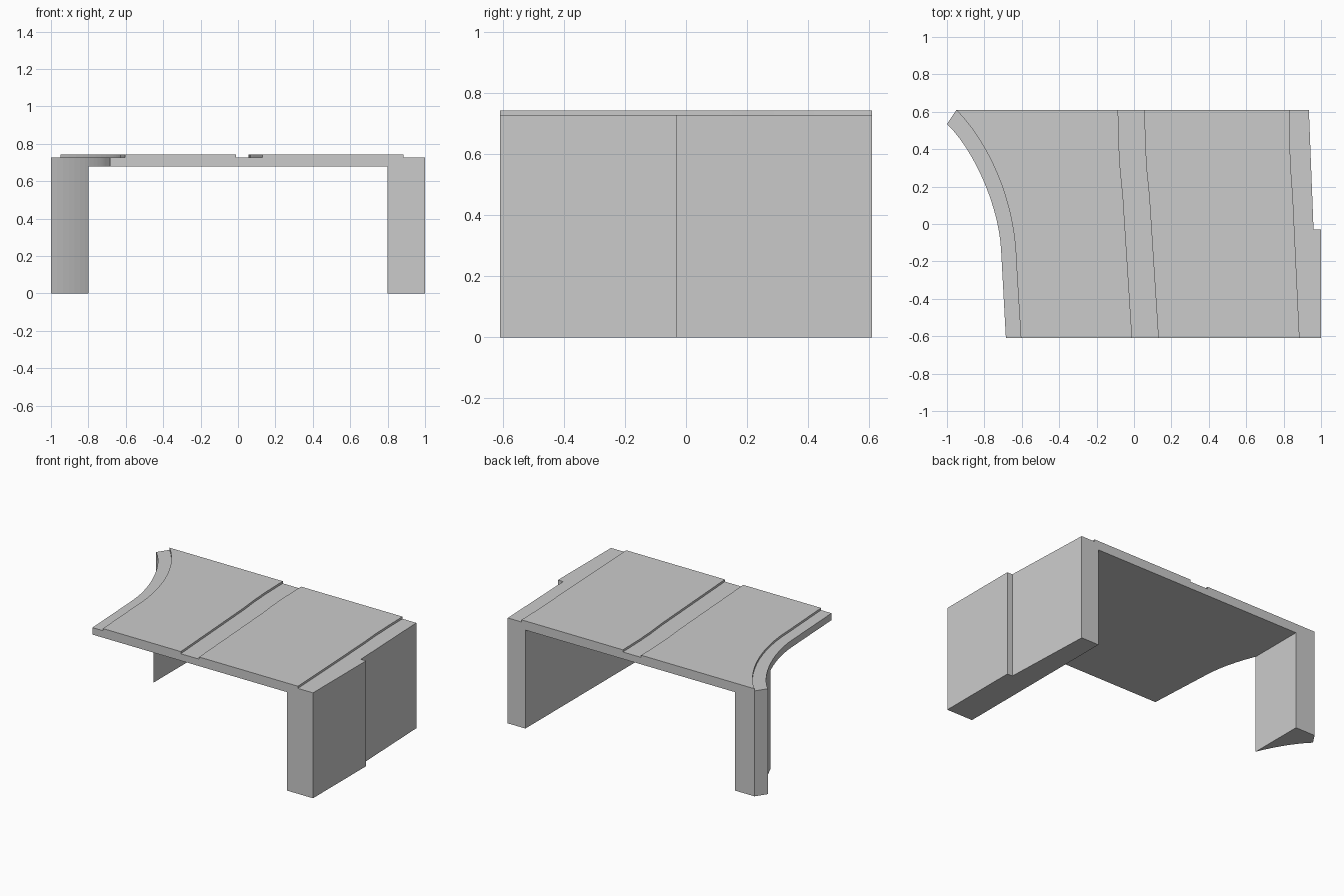
import bpy, bmesh
from mathutils import Vector
from mathutils.geometry import interpolate_bezier

if "Cube" in bpy.data.objects:
    bpy.data.objects.remove(bpy.data.objects["Cube"])

HALF_Y = 0.61
DECK_TOP, ROAD_TOP, UNDERSIDE = 0.728, 0.743, 0.68


def prism(name, outline, z0, z1):
    """Extrude a flat outline upward from z0 to z1."""
    bm = bmesh.new()
    face = bm.faces.new([bm.verts.new((x, y, z0)) for x, y in outline])
    top = bmesh.ops.extrude_face_region(bm, geom=[face])["geom"]
    bmesh.ops.translate(bm, vec=(0, 0, z1 - z0),
                        verts=[v for v in top if isinstance(v, bmesh.types.BMVert)])
    bmesh.ops.recalc_face_normals(bm, faces=bm.faces)
    mesh = bpy.data.meshes.new(name)
    bm.to_mesh(mesh)
    bm.free()
    obj = bpy.data.objects.new(name, mesh)
    bpy.context.collection.objects.link(obj)
    return obj


def bend(a, ha, hb, b, count=14):
    pts = interpolate_bezier(*[Vector((*p, 0)) for p in (a, ha, hb, b)], count)
    return [(p.x, p.y) for p in pts]


def lane_edge(x_front, x_back):
    """Slightly bent lane line, front to back."""
    start = (x_front, -HALF_Y)
    d = x_front - x_back
    return [start, (x_back + 0.35 * d, 0.15), (x_back + 0.16 * d, 0.29),
            (x_back + 0.06 * d, 0.42), (x_back, HALF_Y)]


# Sweeping left edges of the deck and of the road surface
outer = [(-0.685, -HALF_Y)] + bend((-0.71, -0.15), (-0.72, 0.10),
                                   (-0.86, 0.40), (-1.0, 0.535))
inner = [(-0.605, -HALF_Y)] + bend((-0.63, -0.20), (-0.635, 0.09),
                                   (-0.755, 0.41), (-0.95, HALF_Y))

# Deck and both supports as one solid, with the passage cut out below
outline = outer + [(-0.95, HALF_Y), (0.935, HALF_Y), (0.96, -0.03),
                   (1.0, -0.03), (1.0, -HALF_Y)]
bridge = prism("deck_and_supports", outline, 0, DECK_TOP)
passage = prism("passage_cutter", [(-0.8, -1), (0.8, -1), (0.8, 1), (-0.8, 1)],
                -0.5, UNDERSIDE)
passage.hide_render = True
cut = bridge.modifiers.new("passage", 'BOOLEAN')
cut.operation = 'DIFFERENCE'
cut.solver = 'EXACT'
cut.object = passage
bpy.context.view_layer.objects.active = bridge
bpy.ops.object.modifier_apply(modifier=cut.name)
bpy.data.objects.remove(passage)

# Raised road surfaces either side of the sunken middle strip
for name, left, right in (
        ("left_road", inner, lane_edge(-0.01, -0.085)),
        ("right_road", lane_edge(0.13, 0.055), lane_edge(0.885, 0.83))):
    prism(name, left + right[::-1], DECK_TOP, ROAD_TOP)
